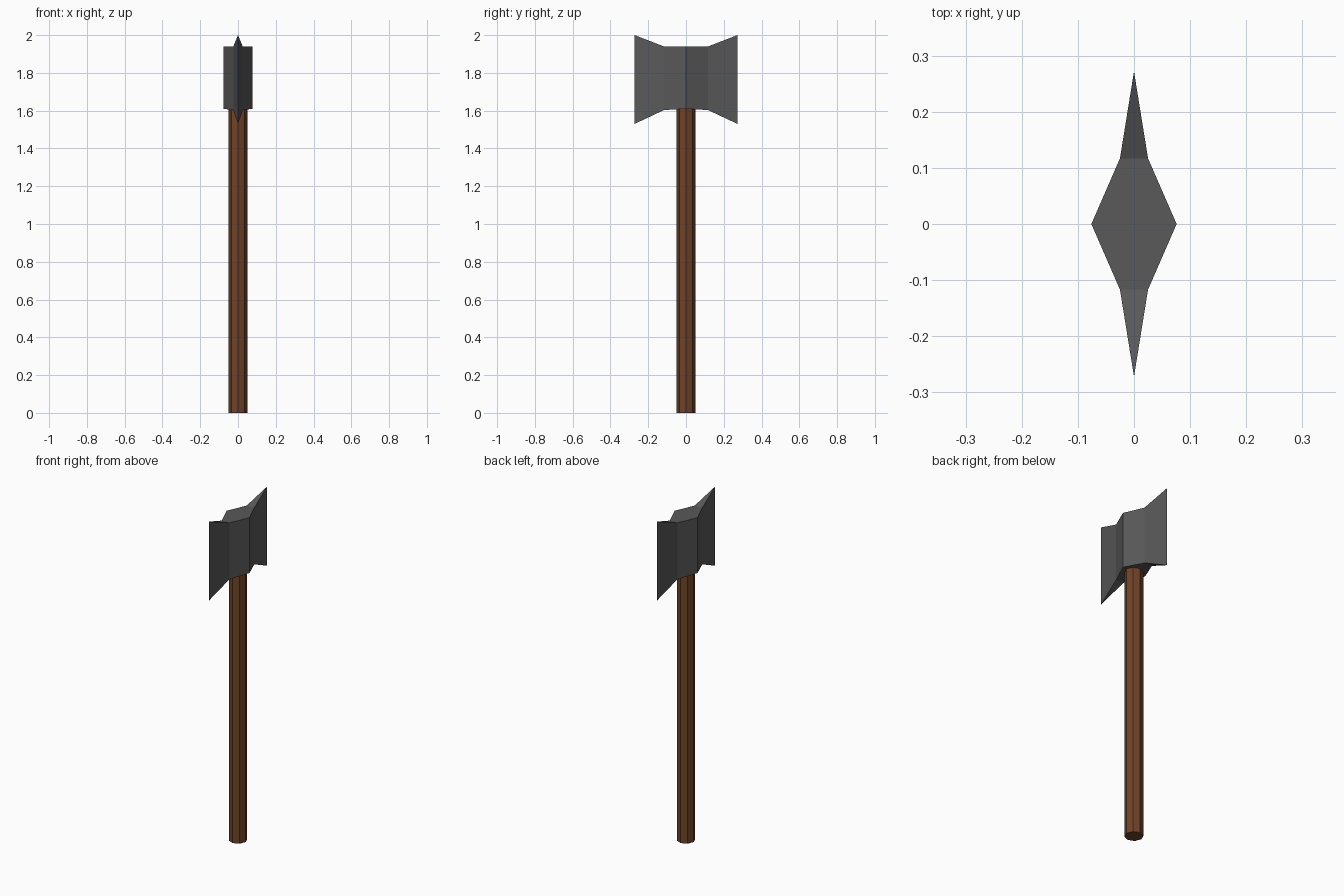
import bpy, bmesh

if "Cube" in bpy.data.objects:
    bpy.data.objects.remove(bpy.data.objects["Cube"])


def paint(obj, name, color):
    mat = bpy.data.materials.new(name)
    mat.diffuse_color = color
    mat.use_nodes = True
    mat.node_tree.nodes["Principled BSDF"].inputs["Base Color"].default_value = mat.diffuse_color
    obj.data.materials.append(mat)


# Octagonal wooden handle, reaching just inside the head
bpy.ops.mesh.primitive_cylinder_add(vertices=8, radius=0.05, depth=1.65,
                                    location=(0, 0, 0.825))
handle = bpy.context.object
handle.name = "handle"
paint(handle, "wood", (0.16, 0.055, 0.02, 1))

# Double-bladed head: cross-sections along y (y, half thickness, bottom, top)
half = [(0.272, 0.0, 1.53, 2.0), (0.117, 0.025, 1.603, 1.94)]
middle = [(0.0, 0.076, 1.61, 1.94)]
stations = [(-y, w, b, t) for y, w, b, t in half] + middle + half[::-1]

bm = bmesh.new()
rings = []
for y, w, b, t in stations:
    corners = [(-w, b), (w, b), (w, t), (-w, t)]
    rings.append([bm.verts.new((x, y, z)) for x, z in corners])
for r0, r1 in zip(rings, rings[1:]):
    for i in range(4):
        j = (i + 1) % 4
        bm.faces.new((r0[i], r0[j], r1[j], r1[i]))
# Collapse the ends to sharp cutting edges
bmesh.ops.remove_doubles(bm, verts=bm.verts, dist=0.0001)
bmesh.ops.recalc_face_normals(bm, faces=bm.faces)
mesh = bpy.data.meshes.new("axe_head")
bm.to_mesh(mesh)
bm.free()
head = bpy.data.objects.new("axe_head", mesh)
bpy.context.collection.objects.link(head)
paint(head, "dark_steel", (0.1, 0.1, 0.1, 1))
